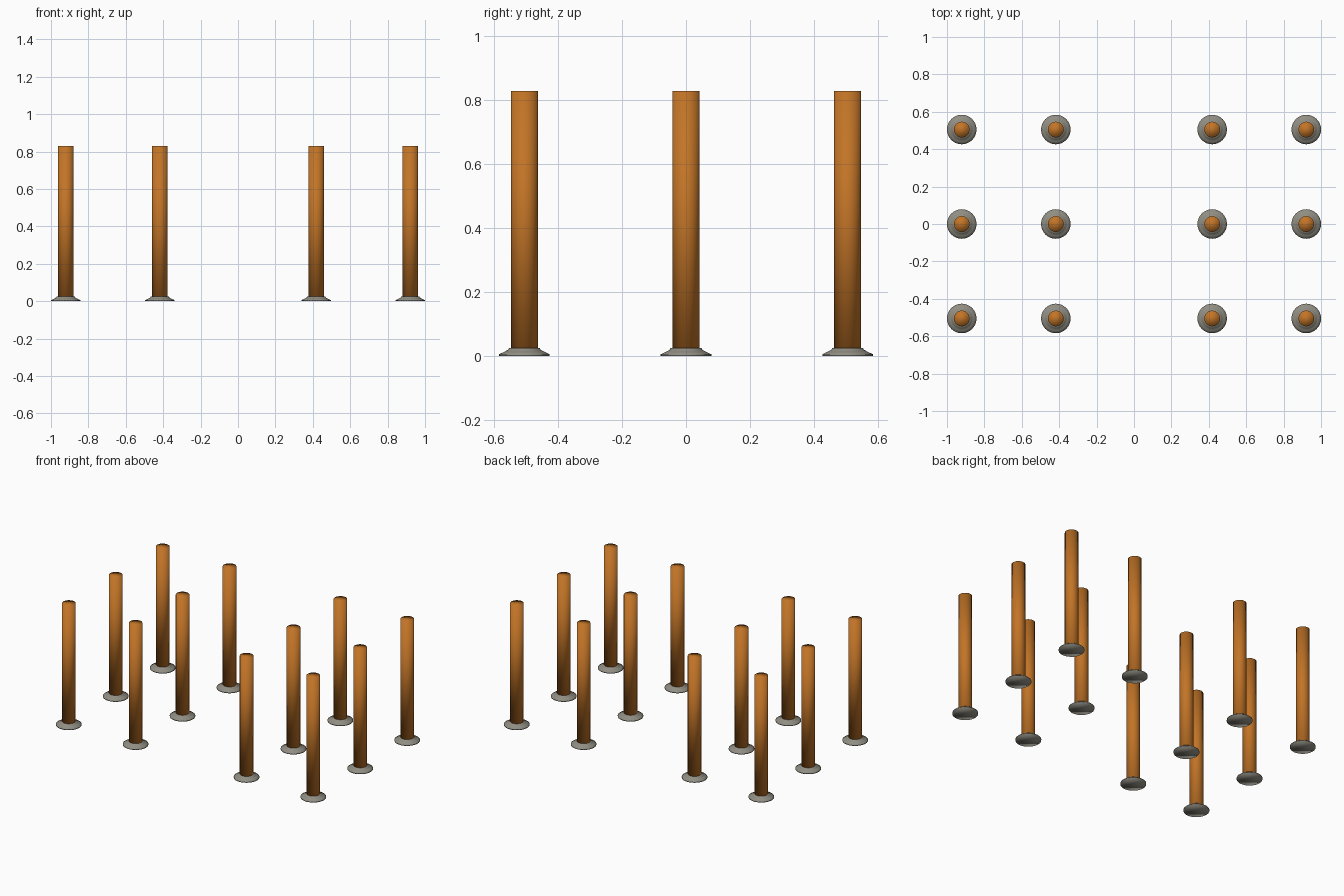
import bpy, bmesh, math

if "Cube" in bpy.data.objects:
    bpy.data.objects.remove(bpy.data.objects["Cube"])

def material(name, rgb):
    m = bpy.data.materials.new(name)
    m.diffuse_color = (*rgb, 1.0)
    m.use_nodes = True
    m.node_tree.nodes["Principled BSDF"].inputs["Base Color"].default_value = m.diffuse_color
    return m

ORANGE = material("orange brown", (0.54, 0.175, 0.02))
GREY = material("warm grey", (0.28, 0.27, 0.225))

def lathe(name, profile, mat, sides=32):
    """Closed, smooth turned solid from (radius, height) points, bottom to top."""
    bm = bmesh.new()
    rings = [[bm.verts.new((r * math.cos(2 * math.pi * i / sides),
                            r * math.sin(2 * math.pi * i / sides), z))
              for i in range(sides)] for r, z in profile]
    for a, b in zip(rings, rings[1:]):
        for i in range(sides):
            j = (i + 1) % sides
            bm.faces.new((a[i], a[j], b[j], b[i]))
    bm.faces.new(rings[0][::-1])
    bm.faces.new(rings[-1])
    for f in bm.faces:
        f.smooth = True
    mesh = bpy.data.meshes.new(name)
    bm.to_mesh(mesh)
    bm.free()
    mesh.materials.append(mat)
    return mesh

# Shared shapes: plain round post and flared foot
post = lathe("post", [(0.042, 0.012), (0.042, 0.829)], ORANGE)
foot = lathe("foot", [(0.079, 0.0), (0.079, 0.006), (0.064, 0.013),
                      (0.051, 0.020), (0.048, 0.026)], GREY)

# Grid of twelve posts: four across, three deep
for x in (-0.921, -0.418, 0.418, 0.921):
    for y in (-0.505, 0.0, 0.505):
        for name, mesh in (("post", post), ("foot", foot)):
            ob = bpy.data.objects.new(name, mesh)
            ob.location = (x, y, 0)
            bpy.context.collection.objects.link(ob)
